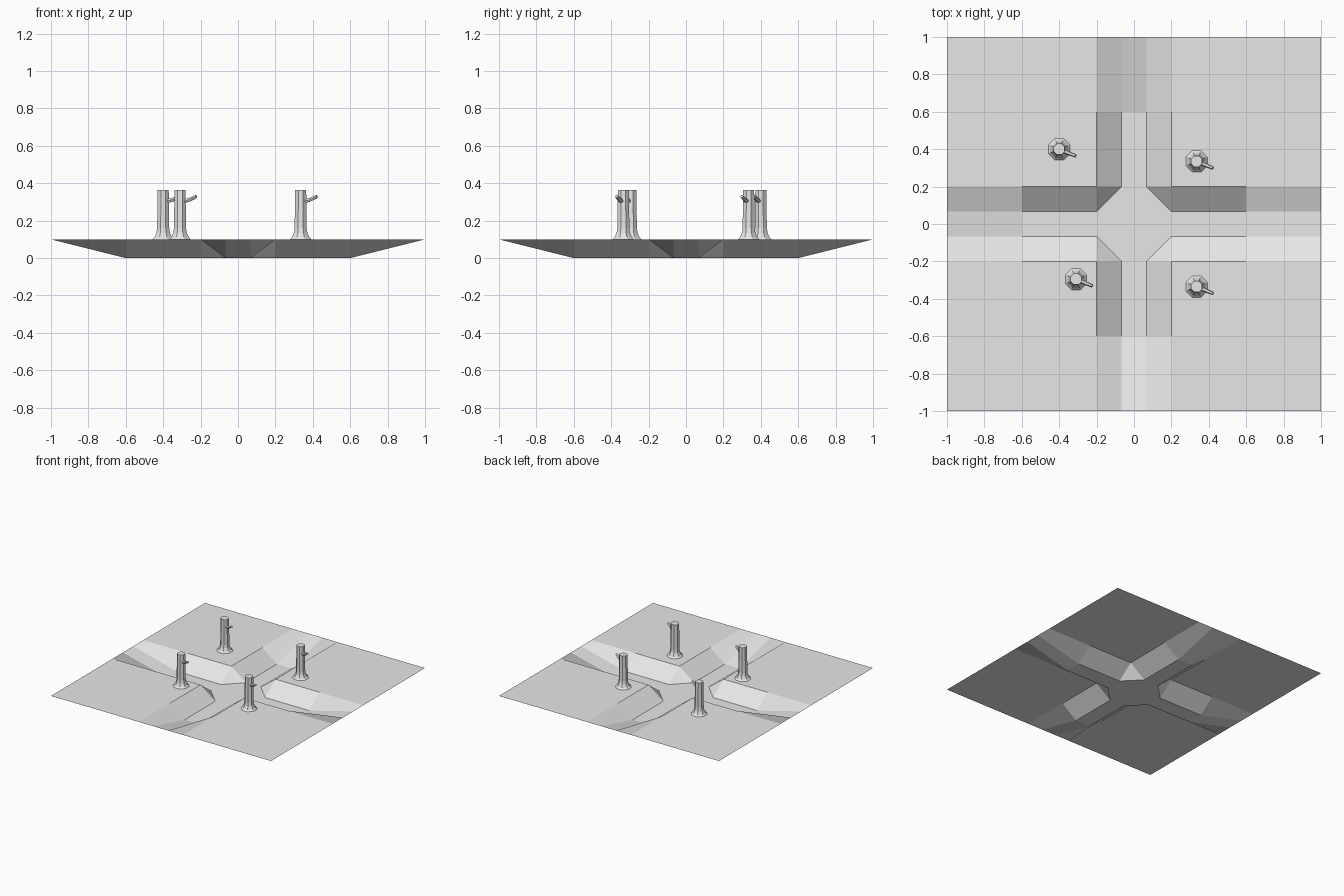
import bpy, bmesh, math
from mathutils import Vector

if "Cube" in bpy.data.objects:
    bpy.data.objects.remove(bpy.data.objects["Cube"])

grey = bpy.data.materials.new("plain grey")
grey.diffuse_color = (0.8, 0.8, 0.8, 1)
grey.use_nodes = True
grey.node_tree.nodes["Principled BSDF"].inputs["Base Color"].default_value = grey.diffuse_color


def finish(name, bm):
    mesh = bpy.data.meshes.new(name)
    bm.to_mesh(mesh)
    bm.free()
    mesh.materials.append(grey)
    obj = bpy.data.objects.new(name, mesh)
    bpy.context.collection.objects.link(obj)
    return obj


# Ground sheet: a grid with a cross-shaped ditch that ramps up at its four ends
TOP, F, W, R = 0.1, 0.067, 0.2, 0.6
lines = [-1, -R, -W, -F, F, W, R, 1]


def height(x, y):
    far, near = max(abs(x), abs(y)), min(abs(x), abs(y))
    if far > R + 0.01 or near > W - 0.01:
        return TOP
    if near < F + 0.01:
        return 0.0
    return TOP


bm = bmesh.new()
grid = [[bm.verts.new((x, y, height(x, y))) for y in lines] for x in lines]
for i in range(7):
    for j in range(7):
        q = [grid[i][j], grid[i + 1][j], grid[i + 1][j + 1], grid[i][j + 1]]
        if i in (2, 4) and j in (2, 4):
            # bevelled inner corner: split across the slope foot
            k = next(n for n, v in enumerate(q) if v.co.z > 0.05)
            q = q[k:] + q[:k]
            bm.faces.new((q[0], q[1], q[3]))
            bm.faces.new((q[1], q[2], q[3]))
        else:
            bm.faces.new(q)
finish("ground", bm)


# Tubes with rings of (centre, axis, radius)
def tube(bm, rings, sides, turn=0.0):
    loops = []
    for centre, axis, radius in rings:
        rot = Vector(axis).to_track_quat('Z', 'Y')
        loops.append([bm.verts.new(Vector(centre) + rot @ Vector((
            radius * math.cos(turn + math.tau * s / sides),
            radius * math.sin(turn + math.tau * s / sides), 0)))
            for s in range(sides)])
    for a, b in zip(loops, loops[1:]):
        for s in range(sides):
            t = (s + 1) % sides
            bm.faces.new((a[s], a[t], b[t], b[s]))
    bm.faces.new(loops[-1])


# Dead trees: flared eight-sided trunk with one bent branch
up = (0, 0, 1)
profile = [(0, 0.062), (0.012, 0.05), (0.035, 0.039), (0.06, 0.035), (0.265, 0.032)]
out = Vector((0.92, -0.38, 0))
for n, (x, y) in enumerate([(-0.4, 0.4), (0.335, 0.335), (-0.31, -0.295), (0.335, -0.335)]):
    bm = bmesh.new()
    tube(bm, [((0, 0, z), up, r) for z, r in profile], 8, math.radians(22.5))
    tube(bm, [(out * 0.02 + Vector((0, 0, 0.203)), out, 0.012),
              (out * 0.055 + Vector((0, 0, 0.212)), out + Vector((0, 0, 0.3)), 0.011),
              (out * 0.095 + Vector((0, 0, 0.23)), out + Vector((0, 0, 0.45)), 0.009)], 6)
    tree = finish("tree_%d" % (n + 1), bm)
    tree.location = (x, y, TOP)
